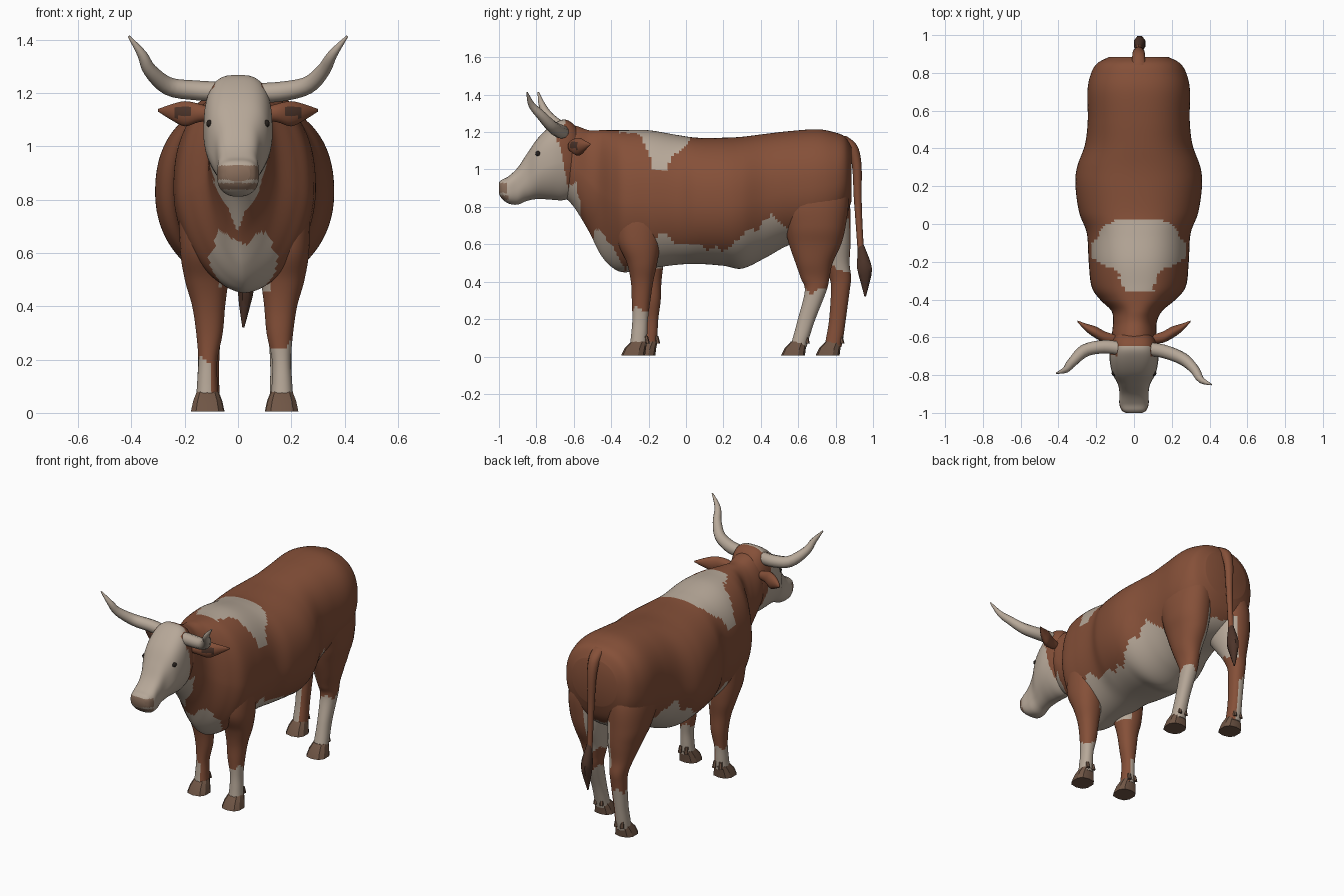
import bpy, bmesh, math
from mathutils import Vector

if "Cube" in bpy.data.objects:
    bpy.data.objects.remove(bpy.data.objects["Cube"])

MID = 0.025  # centre line of the trunk


def material(name, rgb):
    m = bpy.data.materials.new(name)
    m.diffuse_color = (*rgb, 1)
    m.use_nodes = True
    m.node_tree.nodes["Principled BSDF"].inputs["Base Color"].default_value = m.diffuse_color
    return m


MATS = [material("russet hide", (0.235, 0.08, 0.04)),
        material("cream hide", (0.47, 0.39, 0.315)),
        material("hoof brown", (0.16, 0.092, 0.06)),
        material("dark tuft", (0.075, 0.035, 0.023)),
        material("muzzle tan", (0.25, 0.155, 0.105)),
        material("eye black", (0.02, 0.015, 0.012))]
RED, CREAM, HOOF, TUFT, TAN, EYE = range(6)


def catmull(rows, steps):
    """Smoothly resample rows of numbers."""
    out = []
    for i in range(len(rows) - 1):
        a, b, c, d = (rows[max(0, min(len(rows) - 1, i + k))] for k in (-1, 0, 1, 2))
        for s in range(steps):
            t = s / steps
            out.append([0.5 * (2 * q + (r - p) * t + (2 * p - 5 * q + 4 * r - w) * t * t
                               + (3 * q - p - 3 * r + w) * t ** 3)
                        for p, q, r, w in zip(a, b, c, d)])
    out.append(list(rows[-1]))
    return out


def piecewise(table, t):
    for (t0, v0), (t1, v1) in zip(table, table[1:]):
        if t0 <= t <= t1:
            return v0 + (v1 - v0) * (t - t0) / (t1 - t0)
    return None


def finish(name, bm, paint, angle):
    bmesh.ops.recalc_face_normals(bm, faces=bm.faces)
    for f in bm.faces:
        f.material_index = paint(f.calc_center_median(), f.normal) if callable(paint) else paint
    me = bpy.data.meshes.new(name)
    bm.to_mesh(me)
    bm.free()
    for m in MATS:
        me.materials.append(m)
    ob = bpy.data.objects.new(name, me)
    bpy.context.collection.objects.link(ob)
    bpy.ops.object.select_all(action='DESELECT')
    ob.select_set(True)
    bpy.context.view_layer.objects.active = ob
    bpy.ops.object.shade_smooth_by_angle(angle=math.radians(angle))
    return ob


def loft(name, rows, axis, paint, segs=20, steps=5, power=2.0, angle=50):
    """Skin sections: (position on axis, centre a, centre b, half a, half b[, lower power])."""
    bm, rings = bmesh.new(), []
    others = [k for k in range(3) if k != axis]
    for t, ca, cb, ha, hb, *low in catmull(rows, steps):
        ring = []
        for i in range(segs):
            an = 2 * math.pi * (i + 0.5) / segs
            c, s = math.cos(an), math.sin(an)
            p = low[0] if low and s < 0 else power
            co = [0, 0, 0]
            co[axis] = t
            co[others[0]] = ca + ha * math.copysign(abs(c) ** (2 / p), c)
            co[others[1]] = cb + hb * math.copysign(abs(s) ** (2 / p), s)
            ring.append(bm.verts.new(co))
        rings.append(ring)
    for r, q in zip(rings, rings[1:]):
        for i in range(segs):
            j = (i + 1) % segs
            bm.faces.new((r[i], r[j], q[j], q[i]))
    bm.faces.new(rings[0])
    bm.faces.new(rings[-1])
    return finish(name, bm, paint, angle)


# Trunk and neck: y, bottom, top, half width, centre x, roundness of the underside
trunk = [(-.66, .86, 1.21, .095, 0, 1.8), (-.60, .80, 1.235, .116, 0, 1.7), (-.52, .67, 1.21, .116, .005, 1.6),
         (-.46, .55, 1.21, .135, .015, 1.6), (-.40, .48, 1.21, .20, .02, 1.6),
         (-.33, .45, 1.21, .25, MID, 1.75), (-.20, .47, 1.21, .265, MID, 1.95),
         (-.05, .49, 1.185, .275, MID, 2.0), (.06, .495, 1.17, .315, MID, 2.1),
         (.20, .485, 1.17, .335, MID, 2.1), (.30, .47, 1.175, .327, MID, 1.95),
         (.42, .525, 1.19, .285, MID, 2), (.55, .595, 1.205, .27, MID, 2.1),
         (.70, .63, 1.215, .272, MID, 2.2), (.79, .67, 1.20, .255, MID, 2.2),
         (.85, .74, 1.175, .22, MID, 2.2), (.885, .83, 1.12, .155, MID, 2.2)]
BELLY = [(-.34, .45), (-.13, .66), (-.05, .61), (.05, .60), (.1, .58), (.22, .57), (.3, .65),
         (.38, .68), (.46, .77), (.56, .66), (.9, .72)]
SADDLE = [(-.36, 1.19), (-.27, 1.11), (-.2, 1.10), (-.18, 1.01), (-.1, 1.0), (-.07, 1.09),
          (-.01, 1.10), (.02, 1.15)]
SADDLE_WIDTH = [(-.36, .075), (-.27, .10), (-.22, .17), (-.18, .27), (-.1, .27), (-.05, .22), (.02, .14)]
CHEST = [(-.56, .69), (-.52, .675), (-.46, .67), (-.4, .60), (-.33, .48)]


def paint_trunk(c, n):
    ragged = .008 * math.sin(c.y * 70) + .006 * math.sin(c.x * 90 + c.y * 30)
    x, y, z = abs(c.x - MID), c.y, c.z + ragged
    saddle, belly, chest = (piecewise(t, y) for t in (SADDLE, BELLY, CHEST))
    if saddle and z > saddle and x + ragged < piecewise(SADDLE_WIDTH, y):
        return CREAM
    if belly and z < belly:
        return CREAM
    if chest and z < chest - max(0, .06 - x) * .7:
        return CREAM
    throat = y < -.47 and z < .86 and abs(c.x) < .055 * (z - .69) / .1
    return CREAM if throat or (y < -.585 and z < .93) else RED


loft("trunk", [(y, cx, (b + t) / 2, w, (t - b) / 2, low) for y, b, t, w, cx, low in trunk],
     1, paint_trunk, segs=88, steps=9, power=2.3)

# Head: y, bottom, top, half width, roundness of the jaw
head = [(-1.0, .868, .93, .045, 2.6), (-.985, .845, .945, .066, 2.6), (-.95, .818, .963, .078, 2.6),
        (-.90, .812, 1.01, .077, 2.5), (-.85, .832, 1.085, .085, 2.2), (-.79, .842, 1.17, .115, 1.9),
        (-.72, .838, 1.235, .129, 1.8), (-.66, .835, 1.267, .125, 1.8), (-.61, .85, 1.25, .112, 1.8),
        (-.56, .88, 1.19, .08, 1.8)]


def paint_head(c, n):
    if c.y < -.958 and .875 < c.z < .928 or c.y < -.95 and .838 < c.z < .862:
        return TAN
    edge = -.645 + max(0, .95 - c.z) * .4
    if abs(c.x) > .09:
        edge -= max(0, c.z - 1.0) * .25
    return RED if c.y > edge + .005 * math.sin(c.z * 80) else CREAM


loft("head", [(y, 0, (b + t) / 2, w, (t - b) / 2, low) for y, b, t, w, low in head],
     1, paint_head, segs=48, steps=7, power=3.0)

# Eyes
for side, label in ((-1, "left"), (1, "right")):
    bm = bmesh.new()
    bmesh.ops.create_uvsphere(bm, u_segments=12, v_segments=8, radius=.015)
    bmesh.ops.translate(bm, verts=bm.verts, vec=(side * .104, -.79, 1.085))
    finish(label + "_eye", bm, EYE, 60)

# Ears, with a dark hollow facing forward
ear = [(.09, -.61, 1.12, .022, .022), (.15, -.60, 1.125, .03, .036), (.20, -.575, 1.122, .032, .048),
       (.25, -.55, 1.128, .022, .03), (.30, -.515, 1.135, .004, .005)]


def paint_ear(c, n):
    return TUFT if n.y < -.3 and .17 < abs(c.x) < .235 and abs(c.z - 1.125) < .016 else RED


for side, label in ((-1, "left"), (1, "right")):
    loft(label + "_ear", [(side * r[0], *r[1:]) for r in ear], 0, paint_ear, segs=16, steps=4)


# Horns: x, y, z, radius along a sweep
def horn(name, pts):
    path = catmull(pts, 4)
    bm, rings = bmesh.new(), []
    for i, p in enumerate(path):
        d = (Vector(path[min(i + 1, len(path) - 1)][:3]) - Vector(path[max(i - 1, 0)][:3])).normalized()
        u = d.cross(Vector((0, 1, 0))).normalized()
        v = d.cross(u)
        rings.append([bm.verts.new(Vector(p[:3]) + p[3] * (u * math.cos(k * math.pi / 5)
                                                          + v * math.sin(k * math.pi / 5)))
                      for k in range(10)])
    for r, q in zip(rings, rings[1:]):
        for k in range(10):
            bm.faces.new((r[k], r[(k + 1) % 10], q[(k + 1) % 10], q[k]))
    bm.faces.new(rings[0])
    bm.faces.new(rings[-1])
    finish(name, bm, CREAM, 50)


horn("left_horn", [(-.07, -.66, 1.205, .037), (-.16, -.65, 1.21, .037), (-.26, -.67, 1.225, .034),
                   (-.33, -.735, 1.285, .026), (-.36, -.77, 1.345, .018), (-.41, -.79, 1.413, .004)])
horn("right_horn", [(.07, -.66, 1.20, .037), (.16, -.675, 1.205, .037), (.26, -.715, 1.228, .033),
                    (.32, -.77, 1.285, .026), (.355, -.825, 1.345, .018), (.41, -.85, 1.413, .004)])

# Legs: z, centre x, centre y, half x, half y (right side; the left is mirrored)
front_leg = [(1.0, .14, -.23, .07, .08), (.80, .165, -.24, .10, .12), (.62, .174, -.25, .094, .115),
             (.50, .168, -.235, .082, .082), (.40, .16, -.235, .062, .06), (.30, .157, -.24, .05, .05),
             (.20, .163, -.245, .036, .042), (.12, .165, -.25, .038, .043), (.06, .165, -.255, .042, .045)]
right_hind = [(1.02, .13, .70, .10, .14), (.85, .165, .68, .118, .19), (.70, .168, .69, .113, .165),
              (.60, .162, .69, .095, .14), (.50, .16, .685, .075, .10), (.42, .157, .69, .055, .077),
              (.35, .157, .693, .048, .058), (.20, .16, .645, .04, .047), (.10, .162, .615, .042, .044),
              (.05, .162, .60, .044, .045)]
left_hind = [(1.02, .13, .70, .10, .14), (.85, .165, .69, .118, .185), (.70, .168, .73, .113, .15),
             (.60, .162, .765, .095, .115), (.50, .16, .80, .07, .075), (.42, .157, .825, .052, .058),
             (.35, .157, .825, .046, .05), (.20, .16, .81, .04, .045), (.10, .162, .795, .042, .046),
             (.05, .162, .785, .044, .046)]


def leg_paint(side, top, cream_band, inner_shin):
    def paint(c, n):
        z = c.z + .015 * math.sin(c.x * 60 + c.y * 50)
        inside = n.x * side < -.4
        if inside and cream_band[0] < z < cream_band[1]:
            return CREAM
        return CREAM if z < top and not (inside and inner_shin) else RED
    return paint


def leg(name, rows, side, top, cream_band, shift=0.0):
    rows = [(z, MID + side * (x - MID), y + shift * min(1, max(0, (.8 - z) / .5)), hx, hy)
            for z, x, y, hx, hy in rows]
    loft(name, rows, 2, leg_paint(side, top, cream_band, side < 0), segs=28, steps=7, power=2.2)
    # Hoof with a long sloping toe, plus dewclaws at the back
    z, x, y, hx, hy = rows[-1]
    loft(name + "_hoof", [(.08, x, y + .004, .041, .043), (.045, x, y - .016, .055, .057),
                          (0.005, x, y - .028, .064, .064)], 2, HOOF, segs=10, steps=1, power=2.6, angle=30)
    for k in (-1, 1):
        loft(name + "_dewclaw", [(.11, x + k * .02, y + .042, .01, .01),
                                 (.07, x + k * .022, y + .05, .012, .012)],
             2, HOOF, segs=6, steps=1, angle=30)


leg("right_front_leg", front_leg, 1, .25, (.44, .62))
leg("left_front_leg", front_leg, -1, .20, (.48, .62), shift=.055)
leg("right_hind_leg", right_hind, 1, .35, (.47, .75))
leg("left_hind_leg", left_hind, -1, .31, (.47, .75))

# Tail and its tuft
loft("tail", [(1.18, MID, .82, .035, .035), (1.13, MID, .88, .036, .034), (1.03, MID, .912, .03, .026),
              (.85, MID, .918, .021, .021), (.70, MID, .926, .018, .018), (.56, MID, .935, .018, .017)],
     2, RED, segs=10, steps=4)
loft("tail_tuft", [(.61, MID, .932, .014, .014), (.54, MID + .003, .945, .026, .031),
                   (.47, MID + .005, .955, .033, .043), (.40, MID, .958, .022, .027),
                   (.32, MID - .005, .958, .004, .004)], 2, TUFT, segs=8, steps=2)
